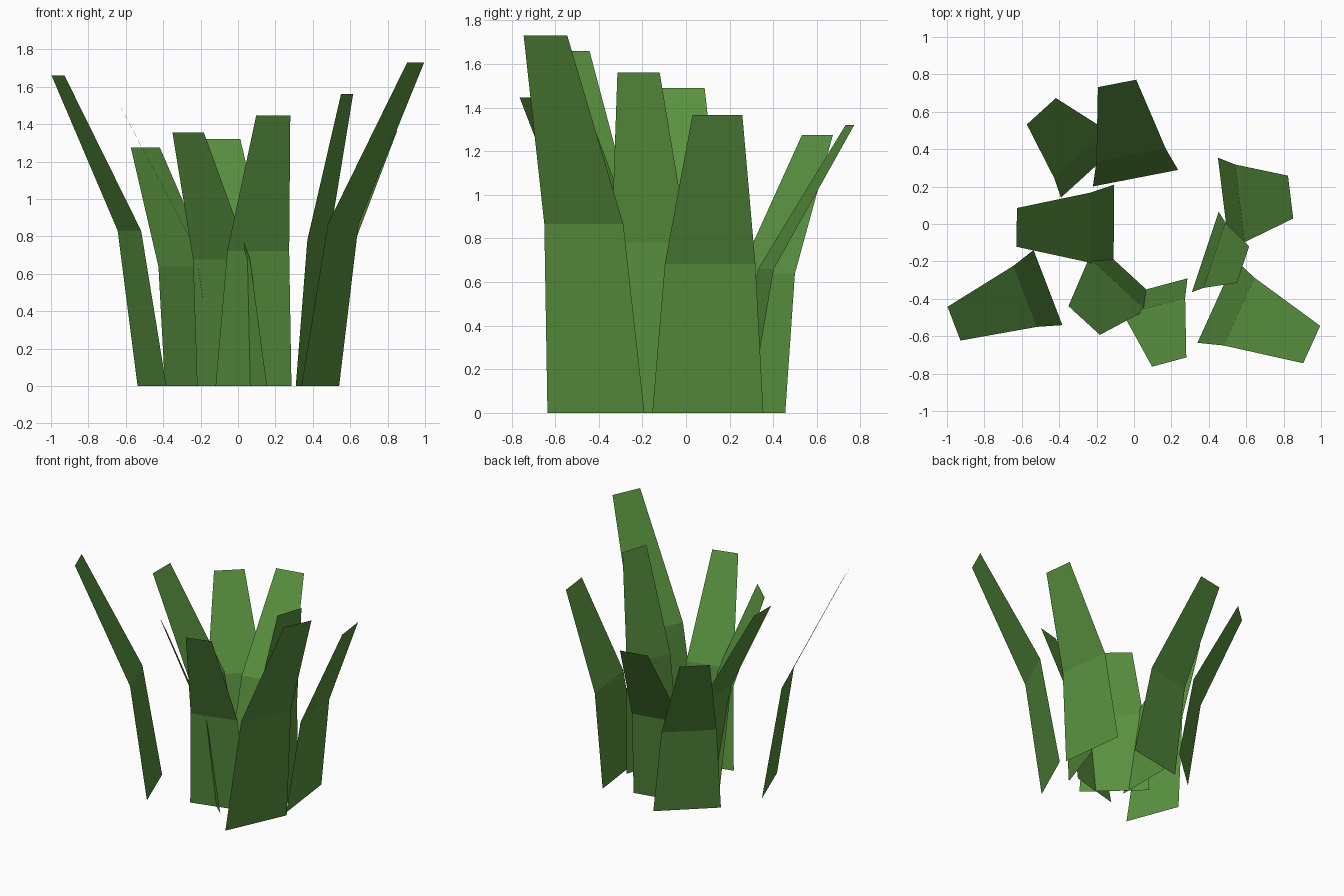
import bpy, math
from mathutils import Vector

if "Cube" in bpy.data.objects:
    bpy.data.objects.remove(bpy.data.objects["Cube"])

leaf_green = bpy.data.materials.new("leaf_green")
leaf_green.diffuse_color = (0.10, 0.285, 0.05, 1)
leaf_green.use_nodes = True
leaf_green.node_tree.nodes["Principled BSDF"].inputs["Base Color"].default_value = leaf_green.diffuse_color

# Shared blade profile: (share of width, share of lean, share of height)
PROFILE = [(1.0, 0.0, 0.0), (0.815, 0.24, 0.5), (0.45, 1.0, 1.0)]


def blade(name, x, y, yaw, width, lean, height):
    """Thin leaf bent once at half height, leaning outward along yaw."""
    a = math.radians(yaw)
    out = Vector((math.cos(a), math.sin(a), 0))
    side = Vector((-math.sin(a), math.cos(a), 0))
    verts = []
    for w, d, h in PROFILE:
        centre = Vector((x, y, h * height)) + out * (d * lean)
        verts += [centre - side * (w * width / 2), centre + side * (w * width / 2)]
    mesh = bpy.data.meshes.new(name)
    mesh.from_pydata([tuple(v) for v in verts], [], [(0, 1, 3, 2), (2, 3, 5, 4)])
    mesh.materials.append(leaf_green)
    bpy.context.collection.objects.link(bpy.data.objects.new(name, mesh))


# Tuft of blades: base centre, outward angle, width, lean, height
blade("blade_back_left", -0.218, 0.298, 132.3, 0.467, 0.412, 1.275)
blade("blade_back", 0.008, 0.245, 101, 0.464, 0.516, 1.32)
blade("blade_left", -0.108, -0.02, 179.8, 0.46, 0.519, 1.49)
blade("blade_far_left", -0.46, -0.34, 201, 0.43, 0.538, 1.66)
blade("blade_front_left", -0.032, -0.26, 227.5, 0.507, 0.347, 1.355)
blade("blade_front", 0.083, -0.345, 285, 0.42, 0.407, 1.445)
blade("blade_right", 0.48, 0.10, 7, 0.513, 0.36, 1.365)
blade("blade_inner_right", 0.381, -0.15, -18.5, 0.454, 0.213, 1.56)
blade("blade_front_right", 0.44, -0.413, -24.4, 0.488, 0.56, 1.73)
